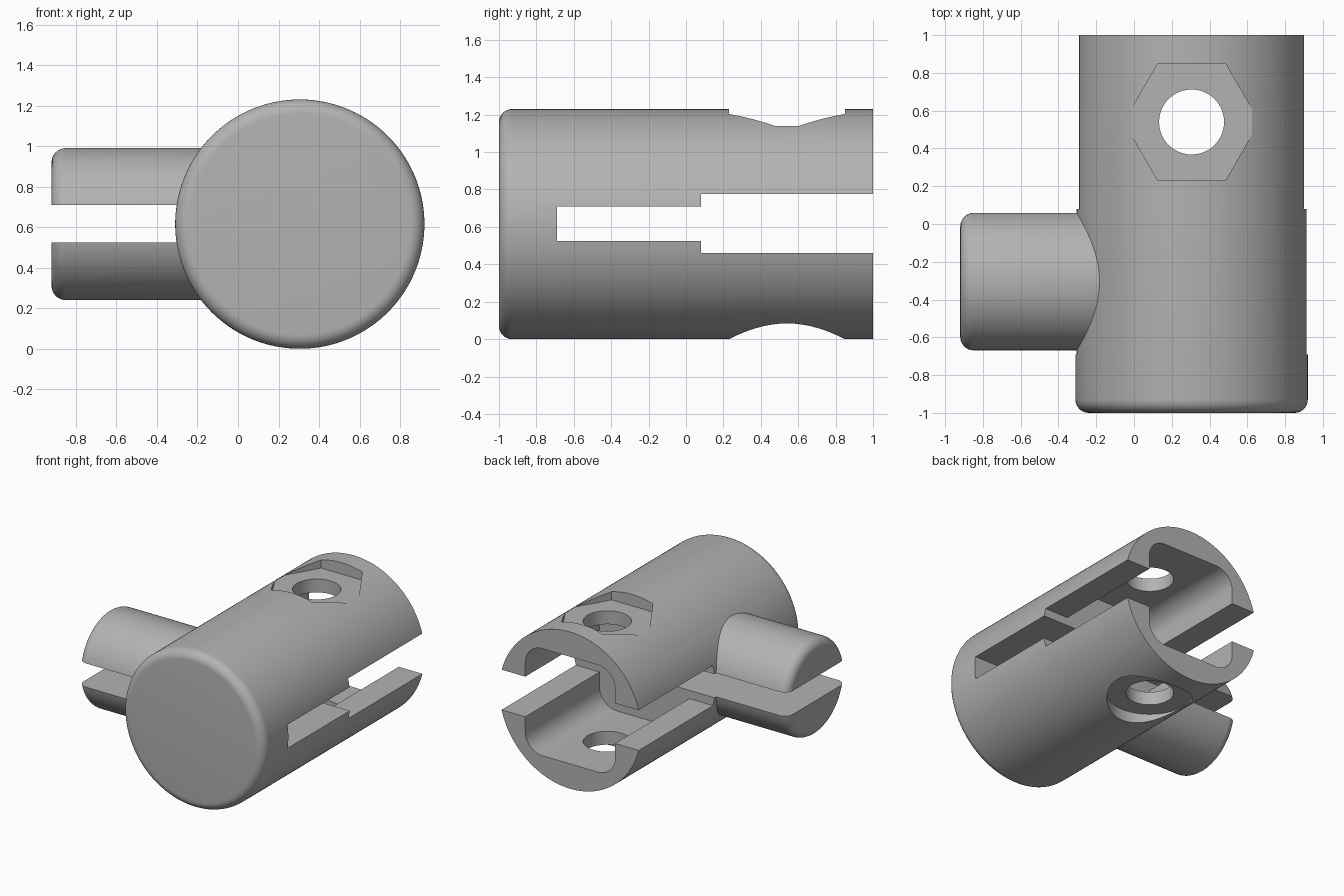
import bpy
import bmesh
import math

old = bpy.data.objects.get("Cube")
if old:
    bpy.data.objects.remove(old, do_unlink=True)

grey = bpy.data.materials.new("plain grey")
grey.use_nodes = True
grey.diffuse_color = (0.45, 0.45, 0.45, 1)
grey.node_tree.nodes["Principled BSDF"].inputs["Base Color"].default_value = grey.diffuse_color

# How a profile point (u, v) at depth w maps to space for each extrusion axis
AXES = {
    "x": lambda u, v, w: (w, u, v),
    "y": lambda u, v, w: (u, w, v),
    "z": lambda u, v, w: (u, v, w),
}


def circle(cu, cv, radius, sides=128):
    return [(cu + radius * math.cos(math.tau * i / sides),
             cv + radius * math.sin(math.tau * i / sides)) for i in range(sides)]


def rectangle(u0, u1, v0, v1):
    return [(u0, v0), (u1, v0), (u1, v1), (u0, v1)]


def rounded_rectangle(cu, cv, half_u, half_v, r, steps=10):
    points = []
    corners = [(1, 1), (-1, 1), (-1, -1), (1, -1)]
    for quarter, (su, sv) in enumerate(corners):
        for i in range(steps + 1):
            a = math.pi / 2 * (quarter + i / steps)
            points.append((cu + su * (half_u - r) + r * math.cos(a),
                           cv + sv * (half_v - r) + r * math.sin(a)))
    return points


def prism(name, axis, profile, start, end, fillet=0):
    """Extrude a profile along an axis, optionally rounding the start rim."""
    bm = bmesh.new()
    place = AXES[axis]
    near = [bm.verts.new(place(u, v, start)) for u, v in profile]
    far = [bm.verts.new(place(u, v, end)) for u, v in profile]
    cap = bm.faces.new(near)
    bm.faces.new(far[::-1])
    for i in range(len(near)):
        j = (i + 1) % len(near)
        bm.faces.new((near[i], far[i], far[j], near[j]))
    bmesh.ops.recalc_face_normals(bm, faces=bm.faces)
    if fillet:
        bmesh.ops.bevel(bm, geom=list(cap.edges), offset=fillet, segments=8,
                        profile=0.5, affect="EDGES")
    mesh = bpy.data.meshes.new(name)
    bm.to_mesh(mesh)
    bm.free()
    mesh.materials.append(grey)
    obj = bpy.data.objects.new(name, mesh)
    bpy.context.collection.objects.link(obj)
    return obj


def combine(target, tool, operation):
    mod = target.modifiers.new(tool.name, "BOOLEAN")
    mod.operation = operation
    mod.solver = "EXACT"
    mod.object = tool
    bpy.context.view_layer.objects.active = target
    bpy.ops.object.modifier_apply(modifier=mod.name)
    bpy.data.objects.remove(tool, do_unlink=True)


CX, CZ = 0.305, 0.615      # main axis
HOLE_Y = 0.54              # bolt position
STEP_Y = 0.08              # where the wide slot begins

# Main barrel and side stub
body = prism("clamp_body", "y", circle(CX, CZ, 0.615, 192), -1, 1, 0.07)
stub = prism("side_stub", "x", circle(-0.305, CZ, 0.375), -0.92, 0.2, 0.07)
combine(body, stub, "UNION")

# Slots, channel, bolt hole and bolt seats
cutters = [
    prism("narrow_slot", "x", rectangle(-0.69, 0.3, 0.525, 0.71), -1.2, 1.2),
    prism("wide_slot", "x", rectangle(STEP_Y, 1.2, 0.46, 0.775), -1.2, 1.2),
    prism("channel", "y", rounded_rectangle(CX, CZ, 0.39, 0.42, 0.15), STEP_Y, 1.2),
    prism("bolt_hole", "z", circle(CX, HOLE_Y, 0.172, 64), -0.2, 1.5),
    prism("nut_seat", "z", circle(CX, HOLE_Y, 0.358, 6), 1.14, 1.5),
    prism("bolt_head_seat", "z", circle(CX, HOLE_Y, 0.31, 96), -0.2, 0.09),
]
for cutter in cutters:
    combine(body, cutter, "DIFFERENCE")

# Smooth curved walls, keep machined edges crisp
bpy.ops.object.select_all(action="DESELECT")
body.select_set(True)
bpy.context.view_layer.objects.active = body
bpy.ops.object.shade_smooth_by_angle(angle=math.radians(25))
